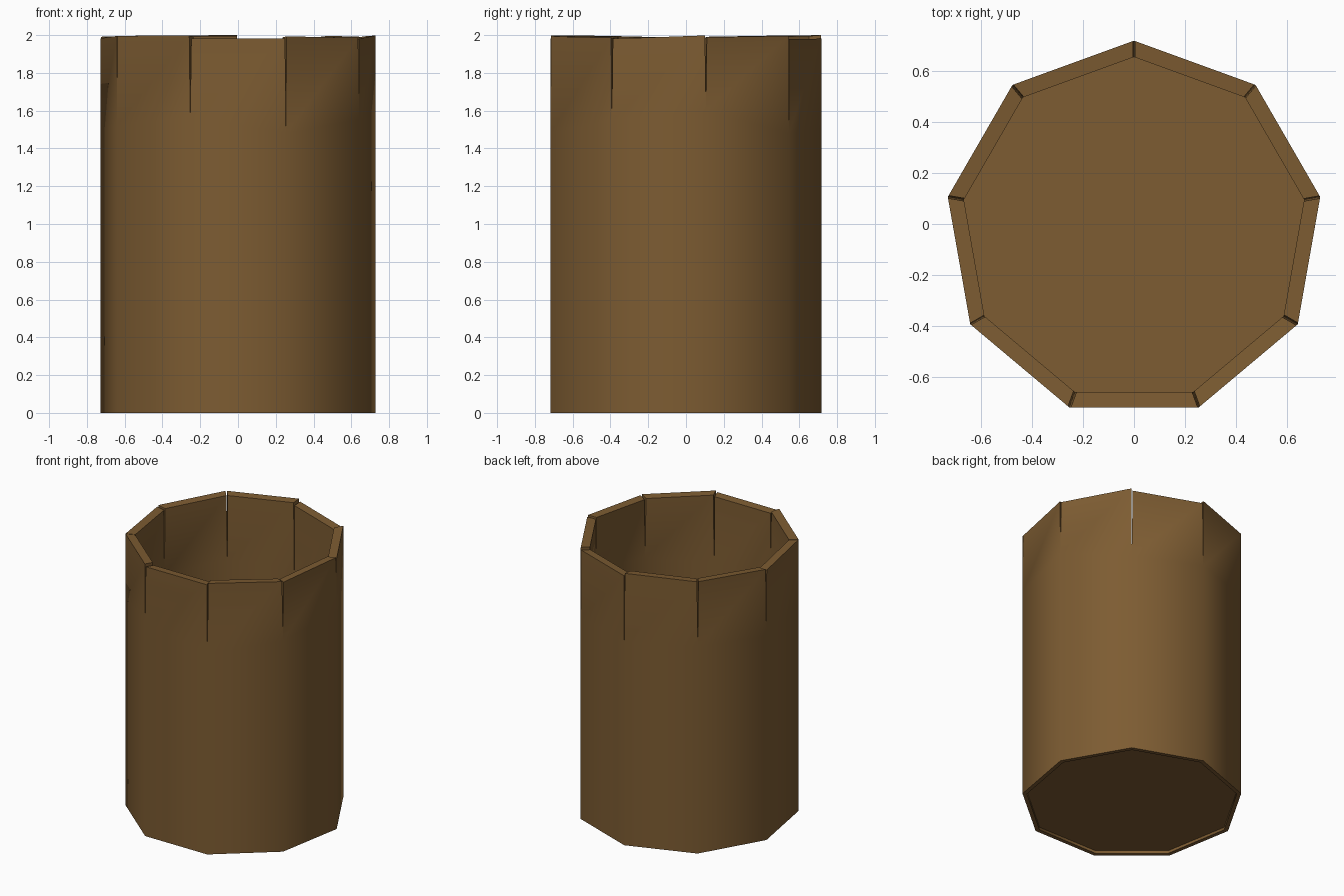
import bpy, bmesh, math, random

if "Cube" in bpy.data.objects:
    bpy.data.objects.remove(bpy.data.objects["Cube"])
random.seed(4)

N, R, CY = 9, 0.74, -0.0225           # nine staves, corner radius, y offset
WALL, FLOOR = 0.06, 0.05
SLITS = [1.50, 1.52, 1.50, 1.52, 1.57, 1.48, 1.55, 1.60, 1.48]  # slit bottoms, from back corner round

wood = bpy.data.materials.new("brown wood")
wood.diffuse_color = (0.205, 0.107, 0.032, 1)
wood.use_nodes = True
wood.node_tree.nodes["Principled BSDF"].inputs["Base Color"].default_value = wood.diffuse_color


def corner(i, r, z):
    a = math.radians(90 + 360 / N * i)
    return (r * math.cos(a), r * math.sin(a) + CY, z)


def toward(p, q, d):
    """Point moved from p toward q by distance d (in plan)."""
    k = d / math.hypot(q[0] - p[0], q[1] - p[1])
    return (p[0] + (q[0] - p[0]) * k, p[1] + (q[1] - p[1]) * k, p[2])


def finish(name, bm, angle):
    bmesh.ops.recalc_face_normals(bm, faces=bm.faces)
    me = bpy.data.meshes.new(name)
    bm.to_mesh(me)
    bm.free()
    me.materials.append(wood)
    ob = bpy.data.objects.new(name, me)
    bpy.context.collection.objects.link(ob)
    bpy.context.view_layer.objects.active = ob
    ob.select_set(True)
    bpy.ops.object.shade_smooth_by_angle(angle=math.radians(angle))
    ob.select_set(False)


RI = R - WALL / math.cos(math.pi / N)
RB = R - 0.03

# Staved wall: solid ring below, split at each corner above
bm = bmesh.new()
ring = lambda r, zs: [bm.verts.new(corner(i, r, zs[i])) for i in range(N)]
out_low, out_mid = ring(R, [0] * N), ring(R, SLITS)
in_low, in_mid = ring(RI, [FLOOR] * N), ring(RI, SLITS)
rim_low, rim_up = ring(RB, [0] * N), ring(RB, [0.02] * N)
tops = []
for i in range(N):
    j = (i + 1) % N
    za, zb = 2 - random.uniform(0, 0.022), 2 - random.uniform(0, 0.022)
    if i == 0:
        za = 2.0
    ga, gb = random.uniform(0.003, 0.007), random.uniform(0.003, 0.007)
    o1, o2 = corner(i, R, za), corner(j, R, zb)
    n1, n2 = corner(i, RI, za - 0.005), corner(j, RI, zb - 0.005)
    a, b, c, d = [bm.verts.new(p) for p in (
        toward(o1, o2, ga), toward(o2, o1, gb), toward(n2, n1, gb), toward(n1, n2, ga))]
    for f in ((out_low[i], out_low[j], out_mid[j], out_mid[i]),
              (out_mid[i], out_mid[j], b, a),
              (a, b, c, d),
              (d, c, in_mid[j], in_mid[i]),
              (in_mid[i], in_mid[j], in_low[j], in_low[i]),
              (out_mid[i], a, d, in_mid[i]),          # slit sides
              (out_mid[j], in_mid[j], c, b),
              (out_low[j], out_low[i], rim_low[i], rim_low[j]),
              (rim_low[j], rim_low[i], rim_up[i], rim_up[j])):
        bm.faces.new(f)
# Recessed underside and inner floor close the shell
bm.faces.new(rim_up)
bm.faces.new(in_low)
finish("staved_barrel", bm, 45)
